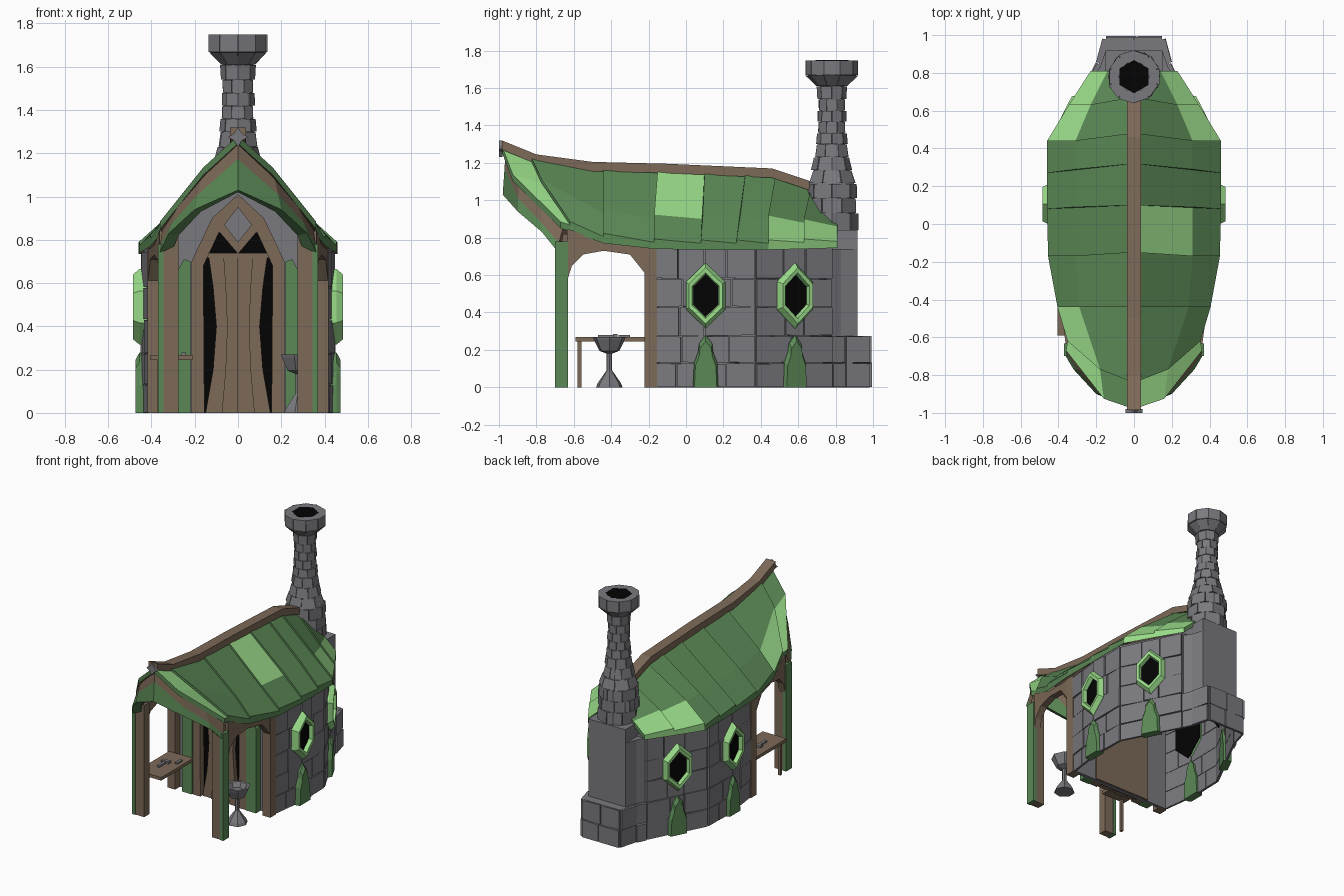
import bpy, bmesh, math, random
from mathutils import Vector as V

if "Cube" in bpy.data.objects:
    bpy.data.objects.remove(bpy.data.objects["Cube"])

rng = random.Random(4)


def material(name, rgb):
    m = bpy.data.materials.new(name)
    m.diffuse_color = (*rgb, 1)
    m.use_nodes = True
    m.node_tree.nodes["Principled BSDF"].inputs["Base Color"].default_value = m.diffuse_color
    return m


GREEN = material("leaf green", (.105, .25, .093))
LIGHT = material("light green", (.32, .71, .25))
BROWN = material("wood brown", (.205, .144, .098))
STONE = material("stone grey", (.195, .192, .210))
BLACK = material("black", (.001, .001, .001))


def loft(bm, loops, caps=(1, 1), mats=None):
    """Skin equal loops of points; mats gives a slot per side of the loop."""
    rings = [[bm.verts.new(p) for p in l] for l in loops]
    n = len(rings[0])
    for a, b in zip(rings, rings[1:]):
        for j in range(n):
            f = bm.faces.new((a[j], a[(j + 1) % n], b[(j + 1) % n], b[j]))
            f.material_index = mats[j] if mats else 0
    if caps[0]:
        bm.faces.new(rings[0][::-1])
    if caps[1]:
        bm.faces.new(rings[-1])


def finish(name, bm, *mats):
    bmesh.ops.recalc_face_normals(bm, faces=bm.faces[:])
    me = bpy.data.meshes.new(name)
    bm.to_mesh(me)
    bm.free()
    for m in mats:
        me.materials.append(m)
    ob = bpy.data.objects.new(name, me)
    bpy.context.collection.objects.link(ob)
    return ob


def part(name, mat, *lofts, caps=(1, 1)):
    bm = bmesh.new()
    for loops in lofts:
        loft(bm, loops, caps)
    return finish(name, bm, mat)


def box(x0, x1, y0, y1, z0, z1):
    return [[(x0, y0, z), (x1, y0, z), (x1, y1, z), (x0, y1, z)] for z in (z0, z1)]


def front_slab(pts, y0, y1):
    return [[(x, y, z) for x, z in pts] for y in (y0, y1)]


def lathe(cx, cy, prof, n, a0=0.0):
    return [[(cx + r * math.cos(a0 + math.tau * i / n), cy + r * math.sin(a0 + math.tau * i / n), z)
             for i in range(n)] for r, z in prof]


def lerp(a, b, t):
    return tuple(p + (q - p) * t for p, q in zip(a, b))


# Wall cores
side = [(.40, -.16), (.435, .1), (.43, .37), (.22, .78)]
back = [(.22, .78), (.185, .85), (.15, .98), (-.15, .98)]


def plan(pts, z):
    return [(x, y, z) for x, y in pts] + [(-x, y, z) for x, y in pts[::-1]]


part("wall_base_core", STONE, [plan(side + back[1:3], z) for z in (0, .272)], caps=(0, 0))
part("wall_base_ledge", STONE, [plan([(.22, .77)] + back[1:3], z) for z in (.262, .274)])
part("wall_core", STONE, [plan(side, z) for z in (.27, .76)], caps=(0, 1))
part("inner_door_lining", BROWN, box(-.23, .23, -.135, -.125, 0, .72))


# Stone courses laid along the walls
def stones(bm, p, q, s, zs):
    p, q = V((*p, 0)), V((*q, 0))
    t = (q - p).normalized()
    n = V((t.y, -t.x, 0))
    length = (q - p).length
    for z0, z1 in zip(zs, zs[1:]):
        k = max(1, round(length / rng.uniform(.13, .2)))
        cuts = [0] + [length * (i + rng.uniform(-.2, .2)) / k for i in range(1, k)] + [length]
        for c0, c1 in zip(cuts, cuts[1:]):
            d = rng.uniform(.008, .018)
            loops = []
            for off in (-.004, d):
                loop = []
                for c, z in ((c0 + .003, z0 + .002), (c1 - .003, z0 + .002), (c1 - .003, z1 - .003), (c0 + .003, z1 - .003)):
                    w = p + t * c + n * off
                    loop.append((s * w.x, w.y, z + rng.uniform(-.003, .003) * (z > .01)))
                loops.append(loop)
            loft(bm, loops)


bm = bmesh.new()
for s in (1, -1):
    for p, q in zip(side, side[1:]):
        stones(bm, p, q, s, [0, .13, .275, .43, .58, .745])
    for p, q in zip(back[:2], back[1:3]):
        stones(bm, p, q, s, [0, .13, .275])
stones(bm, back[2], back[3], 1, [0, .13, .275])
finish("wall_stones", bm, STONE)

# Front gable wall, door and door arch
half = [(.40, 0), (.40, .75), (.29, .87)]
part("front_wall", STONE, front_slab(half + [(0, 1.11)] + [(-x, z) for x, z in half[::-1]], -.165, -.14))
part("door_opening", BLACK, front_slab([(.17, 0), (.17, .74), (0, .93), (-.17, .74), (-.17, 0)], -.172, -.164))
edge = [(0, .15), (.2, .115), (.4, .10), (.58, .115), (.72, .135)]
planks = []
for i in range(4):
    a, b = i / 2 - 1, i / 2 - .5
    y = -.195 - .01 * (i % 2)
    planks.append([[(w * a, y, z), (w * b, y, z), (w * b, -.17, z), (w * a, -.17, z)] for z, w in edge])
part("door_planks", BROWN, *planks)
part("door_lintel", BROWN, box(-.16, .16, -.2, -.165, .715, .74))
part("door_gable_stone", STONE, front_slab([(0, .78), (.075, .87), (0, .97), (-.075, .87)], -.18, -.165))
outer = [(.215, 0), (.215, .7), (.12, .90), (0, 1.01)]
inner = [(.155, 0), (.16, .68), (.085, .84), (0, .95)]
arch, vees, pillars, posts, skins, rear, green_arch, brown_arch, brackets = ([] for _ in range(9))
front_b = [(0, -.98, 1.03), (.2, -.90, .94), (.32, -.77, .83), (.367, -.69, .73)]
front_t = [(0, -.965, 1.25), (.17, -.895, 1.08), (.28, -.77, .95), (.35, -.66, .845)]
low = [(-.635, .57), (-.61, .65), (-.55, .71), (-.44, .73), (-.30, .71), (-.22, .61)]
high = [.845, .84, .815, .775, .76, .755]
for s in (1, -1):
    arch.append([[(s * o[0], -.215, o[1]), (s * i[0], -.215, i[1]), (s * i[0], -.16, i[1]), (s * o[0], -.16, o[1])]
                 for o, i in zip(outer, inner)])
    vees.append(front_slab([(0, .735), (s * .115, .87), (s * .095, .91), (0, .79)], -.21, -.165))
    pillars.append(front_slab([(s * .22, 0), (s * .22, .70), (s * .25, .71), (s * .30, .62), (s * .30, 0)], -.22, -.16))
    posts.append(box(s * .275, s * .345, -.695, -.635, 0, .82))
    skins.append(box(s * .345, s * .37, -.70, -.632, 0, .78))
    rear.append(box(s * .355, s * .418, -.222, -.155, 0, .76))
    mid = [lerp(b, t, k) for b, t, k in zip(front_b, front_t, (.65, .5, .4, .35))]
    for store, lo, hi in ((green_arch, front_b, mid), (brown_arch, mid, front_t)):
        store.append([[(s * a[0], a[1], a[2]), (s * b[0], b[1], b[2]),
                       (s * b[0] * .9, b[1] + .035, b[2] - .01), (s * a[0] * .86, a[1] + .035, a[2] - .01)]
                      for a, b in zip(lo, hi)])
    brackets.append([[(s * x, y, z), (s * x, y, h), (s * (x - .05), y, h), (s * (x - .05), y, z)]
                     for (y, z), h in zip(low, high) for x in [.362 + (y + .635) * .13]])
part("door_arch", BROWN, *arch)
part("door_arch_braces", BROWN, *vees)
part("door_side_pillars", GREEN, *pillars)
part("porch_front_posts", BROWN, *posts)
part("porch_post_cladding", GREEN, *skins)
part("porch_rear_posts", BROWN, *rear)
part("porch_front_arch", GREEN, *green_arch)
part("porch_arch_rafter", BROWN, *brown_arch)
part("porch_side_brackets", BROWN, *brackets)

# Roof: overlapping strips through stations of ridge, crease and eave points
stations = [[(0, -.98, 1.28), (.16, -.925, 1.135), (.36, -.67, .885)],
            [(0, -.84, 1.235), (.18, -.77, 1.09), (.352, -.62, .868)],
            [(0, -.44, 1.175), (.29, -.44, .93), (.405, -.44, .805)],
            [(0, -.15, 1.165), (.31, -.17, .905), (.455, -.17, .775)],
            [(0, .10, 1.155), (.31, .09, .90), (.46, .08, .77)],
            [(0, .32, 1.145), (.31, .29, .90), (.46, .27, .77)],
            [(0, .48, 1.125), (.31, .44, .90), (.46, .44, .77)],
            [(0, .67, 1.06), (.23, .63, .88), (.345, .63, .775)],
            [(0, .80, .95), (.14, .81, .86), (.23, .81, .78)]]
bm = bmesh.new()
for i, (a, b) in enumerate(zip(stations, stations[1:])):
    for s in (1, -1):
        loops = []
        for st, lift in ((a, .018 if i else 0), (b, 0)):
            top = [(s * x, y, z + lift) for x, y, z in st]
            loops.append(top + [(x, y, z - .035 - lift) for x, y, z in top[::-1]])
        inner_slot = int(i in (0, 3) and s == 1)
        outer_slot = int(i in (0, 6, 7) or (i == 1 and s == -1))
        loft(bm, loops, mats=[inner_slot, outer_slot, outer_slot if i > 5 else 0, 2, 2, 0])
finish("roof_shingles", bm, GREEN, LIGHT, BROWN)

# Ridge beam and its star
ridge = [(-.985, 1.295), (-.8, 1.22), (-.5, 1.18), (-.1, 1.17), (.46, 1.145), (.67, 1.075)]
part("ridge_beam", BROWN, [[(-.038, y, z - .025), (.038, y, z - .025), (.038, y, z + .025), (-.038, y, z + .025)]
                           for y, z in ridge])
part("ridge_star", STONE, front_slab([(r * math.sin(i * math.pi / 4), 1.275 + r * math.cos(i * math.pi / 4))
                                      for i in range(8) for r in [.025 if i % 2 else .045]], -1.0, -.98))

# Windows and pointed buttresses, on the side and the angled back walls
hexa = [(0, 1), (1, .42), (1, -.42), (0, -1), (-1, -.42), (-1, .42)]
foot = [(-.068, 0), (-.062, .13), (-.04, .19), (-.035, .235), (0, .28), (.035, .235), (.04, .19), (.062, .13), (.068, 0)]
frames, panes, feet = [], [], []
for s in (1, -1):
    for (cx, cy), (nx, ny) in (((.435, .105), (1, 0)), ((.325, .575), (.89, .456))):
        def at(u, d, z):
            return (s * (cx - ny * u + nx * d), cy + nx * u + ny * d, z)

        def ring(w, h, d):
            return [at(u * w, d, .49 + v * h) for u, v in hexa]
        frames.append([ring(.105, .175, -.02), ring(.105, .175, .02), ring(.09, .15, .05),
                       ring(.072, .122, .048), ring(.066, .113, .019)])
        panes.append([ring(.067, .114, .014), ring(.067, .114, .02)])
        panes.append([ring(.13, .2, -.04), ring(.13, .2, -.035)])
        feet.append([[at(u * k, d, z * k) for u, z in foot] for k, d in ((1, -.02), (1, .02), (.88, .038))])
part("window_frames", LIGHT, *frames, caps=(0, 0))
part("window_panes", BLACK, *panes)
part("wall_buttresses", GREEN, *feet)

# Chimney block, core, stone courses and crown
block = [(.222, .765), (.18, .83), (.15, .918)]
part("chimney_block", STONE, [plan(block, z) for z in (.27, .74)], [plan([(.15, .70)] + block[2:], z) for z in (.74, .84)])
prof = [(.138, .84), (.137, .93), (.135, 1.01), (.132, 1.09), (.108, 1.16), (.092, 1.23), (.082, 1.30), (.077, 1.36),
        (.074, 1.42), (.073, 1.48), (.074, 1.54), (.078, 1.61)]
part("chimney_core", STONE, lathe(0, .78, [(r - .007, z) for r, z in prof], 10))
bm = bmesh.new()


def ring_stones(r0, z0, r1, z1, n, turn, thick):
    for i in range(n):
        a0, a1 = (math.tau * (i + turn + e) / n for e in (.015, .985))
        j = rng.uniform(-.002, .005)
        loops = [[(r * math.cos(a), .78 + r * math.sin(a), z)
                  for r, a in ((ro - thick, a0), (ro + j, a0), (ro + j, a1), (ro - thick, a1))]
                 for ro, z in ((r0, z0 + .001), (r1, z1 - .002))]
        loft(bm, loops)


for k, ((r0, z0), (r1, z1)) in enumerate(zip(prof, prof[1:])):
    ring_stones(r0, z0, r1, z1, 8, .5 * (k % 2), .02)
ring_stones(.08, 1.61, .136, 1.668, 10, .5, .03)
ring_stones(.138, 1.668, .138, 1.75, 10, .5, .02)
finish("chimney_stones", bm, STONE)
part("chimney_crown", STONE, lathe(0, .78, [(.07, 1.61), (.128, 1.668), (.13, 1.748), (.08, 1.748), (.08, 1.69)],
                                   12), caps=(1, 0))
part("chimney_hole", BLACK, lathe(0, .78, [(.088, 1.743), (.088, 1.7495)], 6, math.pi / 6))

# Porch furniture: work table with tools, and a stone basin
part("table", BROWN, box(-.405, -.21, -.59, -.22, .245, .268), box(-.375, -.355, -.58, -.56, 0, .25))
part("table_tools", STONE, box(-.33, -.31, -.47, -.37, .268, .28), box(-.35, -.29, -.39, -.365, .268, .284),
     box(-.26, -.24, -.36, -.30, .268, .28))
part("stone_basin", STONE, lathe(.28, -.41, [(.072, 0), (.065, .02), (.03, .07), (.015, .09), (.015, .18), (.055, .195),
                                             (.085, .255), (.09, .27), (.07, .27), (.05, .235)], 7))
